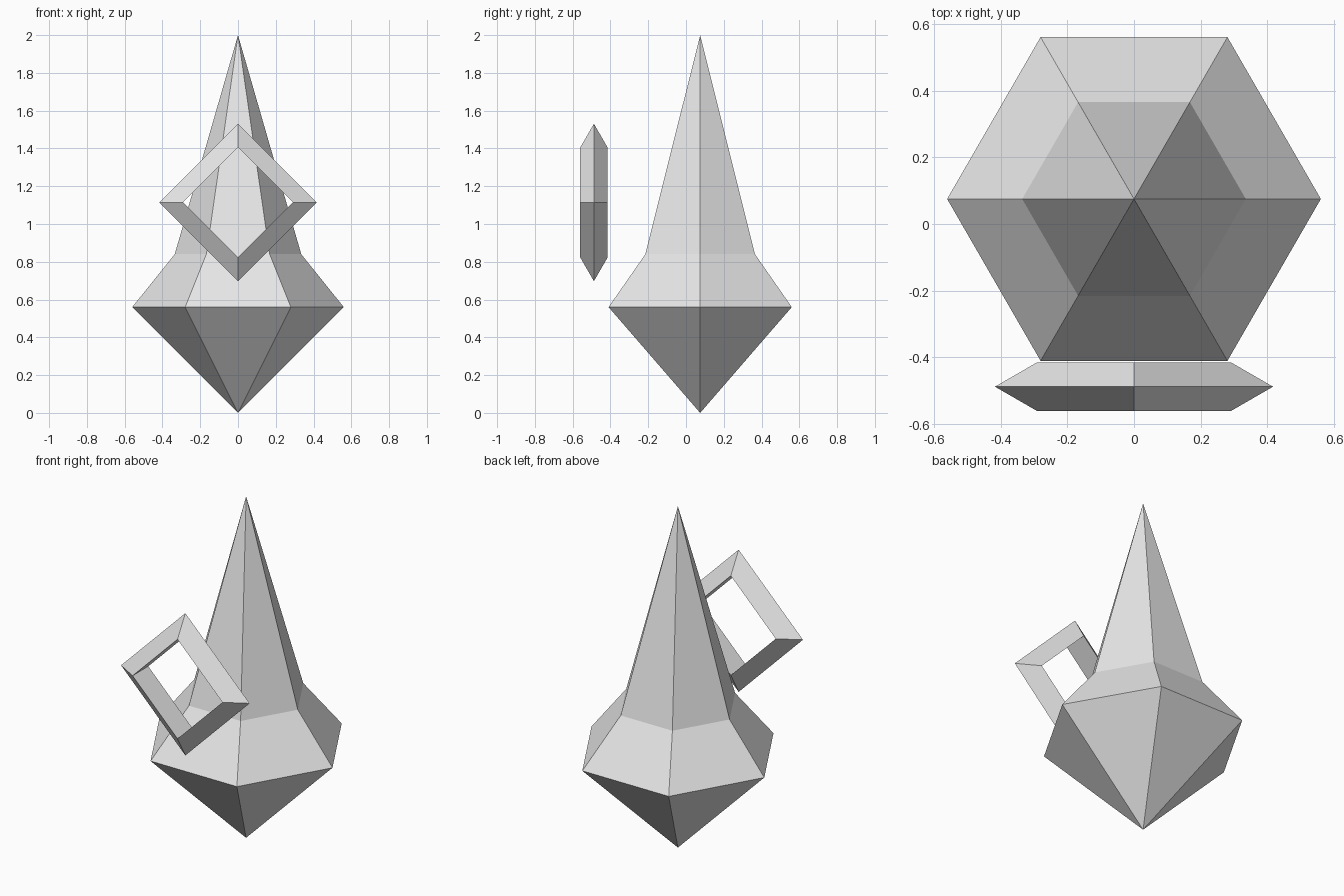
import bpy, math
from mathutils import Vector

if "Cube" in bpy.data.objects:
    bpy.data.objects.remove(bpy.data.objects["Cube"])

grey = bpy.data.materials.new("light grey")
grey.diffuse_color = (0.8, 0.8, 0.8, 1)
grey.use_nodes = True
grey.node_tree.nodes["Principled BSDF"].inputs["Base Color"].default_value = grey.diffuse_color


def add_object(name, verts, faces):
    mesh = bpy.data.meshes.new(name)
    mesh.from_pydata(verts, [], faces)
    mesh.materials.append(grey)
    obj = bpy.data.objects.new(name, mesh)
    bpy.context.collection.objects.link(obj)
    return obj


# Six-sided body: inverted pyramid, flared skirt and tall spire
SIDES = 6
CENTRE_Y = 0.075
verts = []
for radius, z in ((0.56, 0.56), (0.335, 0.84)):
    for i in range(SIDES):
        a = math.tau * i / SIDES
        verts.append(Vector((radius * math.cos(a), CENTRE_Y + radius * math.sin(a), z)))
verts += [Vector((0, CENTRE_Y, 0)), Vector((0, CENTRE_Y, 2))]
bottom, tip = 2 * SIDES, 2 * SIDES + 1
faces = []
for i in range(SIDES):
    j = (i + 1) % SIDES
    faces += [(bottom, j, i), (i, j, SIDES + j, SIDES + i), (SIDES + i, SIDES + j, tip)]
add_object("spire_body", verts, faces)

# Floating diamond frame: four-sided ring with a triangular section
MAJOR, MINOR, SECTION = 4, 3, 0.0837
ring_verts, ring_faces = [], []
for i in range(MAJOR):
    a = math.tau * i / MAJOR
    for k in range(MINOR):
        b = math.tau * k / MINOR
        r = 0.333 + SECTION * math.cos(b)
        ring_verts.append((r * math.cos(a), SECTION * math.sin(b), r * math.sin(a)))
        i2, k2 = (i + 1) % MAJOR, (k + 1) % MINOR
        ring_faces.append((i * MINOR + k, i * MINOR + k2, i2 * MINOR + k2, i2 * MINOR + k))
ring = add_object("diamond_frame", ring_verts, ring_faces)
ring.location = (0, -0.4875, 1.114)
